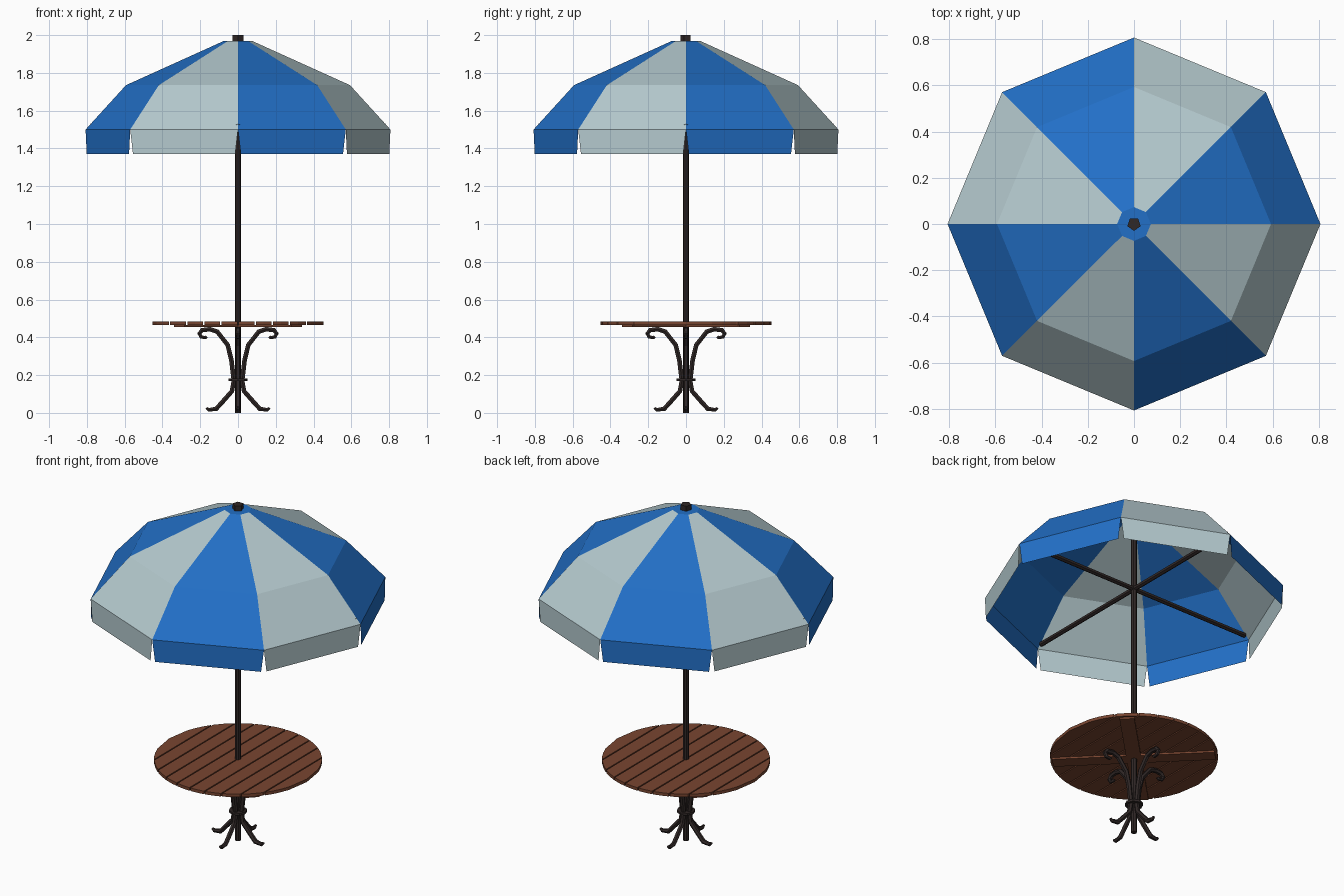
import bpy, bmesh, math
from mathutils import Vector

if "Cube" in bpy.data.objects:
    bpy.data.objects.remove(bpy.data.objects["Cube"])


def material(name, rgb):
    m = bpy.data.materials.new(name)
    m.diffuse_color = (*rgb, 1)
    m.use_nodes = True
    m.node_tree.nodes["Principled BSDF"].inputs["Base Color"].default_value = m.diffuse_color
    return m


BLUE = material("blue_fabric", (0.016, 0.16, 0.57))
PALE = material("pale_fabric", (0.46, 0.59, 0.62))
WOOD = material("wood", (0.19, 0.06, 0.03))
IRON = material("dark_iron", (0.03, 0.021, 0.02))


def add_mesh(name, verts, faces, mats, slots=None):
    me = bpy.data.meshes.new(name)
    me.from_pydata(verts, [], faces)
    for m in mats:
        me.materials.append(m)
    if slots:
        for p, s in zip(me.polygons, slots):
            p.material_index = s
    ob = bpy.data.objects.new(name, me)
    bpy.context.collection.objects.link(ob)
    return ob


def cylinder(name, r, a, b, sides, mat):
    a, b = Vector(a), Vector(b)
    bpy.ops.mesh.primitive_cylinder_add(vertices=sides, radius=r, depth=(b - a).length,
                                        location=(a + b) / 2)
    ob = bpy.context.object
    ob.name = name
    ob.rotation_euler = (b - a).to_track_quat('Z', 'Y').to_euler()
    ob.data.materials.append(mat)
    return ob


def prism(name, outline, z0, z1, mat):
    n = len(outline)
    verts = [(x, y, z) for z in (z0, z1) for x, y in outline]
    faces = [list(range(n))[::-1], list(range(n, 2 * n))]
    faces += [(i, (i + 1) % n, (i + 1) % n + n, i + n) for i in range(n)]
    return add_mesh(name, verts, faces, [mat])


def ring_point(k, r, z):
    a = math.radians(45 * k)
    return Vector((r * math.cos(a), r * math.sin(a), z))


# Canopy: eight two-slope panels in alternating colours, with a flat top
rings = [(0.807, 1.5), (0.593, 1.735), (0.073, 1.97)]
verts = [ring_point(k, r, z) for r, z in rings for k in range(8)]
faces, slots = [], []
for j in range(2):
    for k in range(8):
        n = (k + 1) % 8
        faces.append((8 * j + k, 8 * j + n, 8 * j + 8 + n, 8 * j + 8 + k))
        slots.append(k % 2)
faces.append(range(16, 24))
slots.append(0)
add_mesh("canopy", verts, faces, [BLUE, PALE], slots)

# Hanging flaps, narrowing slightly towards the bottom
for k in range(8):
    a, b = ring_point(k, 0.807, 1.5), ring_point(k + 1, 0.807, 1.5)
    inset = (b - a).normalized() * 0.016
    drop = Vector((0, 0, -0.13))
    add_mesh(f"flap_{k + 1}", [a, b, b - inset + drop, a + inset + drop], [(3, 2, 1, 0)],
             [PALE if k % 2 else BLUE])

# Pole, finial and horizontal ribs
cylinder("pole", 0.016, (0, 0, 0), (0, 0, 1.975), 8, IRON)
finial = cylinder("finial", 0.03, (0, 0, 1.965), (0, 0, 2.0), 5, IRON)
finial.rotation_euler.z = math.pi
for k in range(4):
    cylinder(f"rib_{k + 1}", 0.014, (0, 0, 1.517), ring_point(2 * k, 0.78, 1.517), 6, IRON)

# Round table top cut into ten planks running front to back
R, count, gap = 0.453, 10, 0.007
width = 2 * R / count
for i in range(count):
    x0, x1 = -R + i * width, -R + (i + 1) * width
    x0 += gap / 2 if i else 0
    x1 -= gap / 2 if i < count - 1 else 0
    steps = 4 if i in (0, count - 1) else 2
    xs = [x0 + (x1 - x0) * t / steps for t in range(steps + 1)]
    edge = [(x, math.sqrt(max(R * R - x * x, 0))) for x in xs]
    outline = [(x, -y) for x, y in edge] + [(x, y) for x, y in reversed(edge) if y > 1e-4]
    if edge[-1][1] <= 1e-4:
        outline = [(x, -y) for x, y in edge] + [(x, y) for x, y in reversed(edge[:-1])]
    prism(f"plank_{i + 1}", outline, 0.466, 0.484, WOOD)

# Two diagonal battens under the planks
for i, ang in enumerate((45, 135)):
    box = prism(f"batten_{i + 1}", [(-0.44, -0.04), (0.44, -0.04), (0.44, 0.04), (-0.44, 0.04)],
                0.455, 0.466, WOOD)
    box.rotation_euler.z = math.radians(ang)

# Four scrolled iron legs: (distance from pole, height)
profile = [(0.165, 0.405), (0.172, 0.398), (0.195, 0.402), (0.205, 0.42), (0.19, 0.438),
           (0.15, 0.443), (0.11, 0.43), (0.055, 0.36), (0.035, 0.28), (0.022, 0.17),
           (0.032, 0.115), (0.085, 0.055), (0.115, 0.022), (0.155, 0.016), (0.168, 0.026)]
thick = [0.6, 0.7, 0.8, 0.9] + [1] * 9 + [0.8, 0.5]
for k in range(4):
    cu = bpy.data.curves.new(f"leg_{k + 1}", 'CURVE')
    cu.dimensions = '3D'
    cu.bevel_depth, cu.bevel_resolution, cu.use_fill_caps = 0.014, 1, True
    sp = cu.splines.new('POLY')
    sp.points.add(len(profile) - 1)
    for p, (r, z), t in zip(sp.points, profile, thick):
        p.co = (*ring_point(2 * k, r, z), 1)
        p.radius = t
    sp.use_smooth = False
    cu.materials.append(IRON)
    leg = bpy.data.objects.new(f"leg_{k + 1}", cu)
    bpy.context.collection.objects.link(leg)
    bpy.ops.object.select_all(action='DESELECT')
    leg.select_set(True)
    bpy.context.view_layer.objects.active = leg
    bpy.ops.object.convert(target='MESH')

# Collar binding the legs to the pole
cylinder("collar", 0.05, (0, 0, 0.168), (0, 0, 0.181), 8, IRON)
